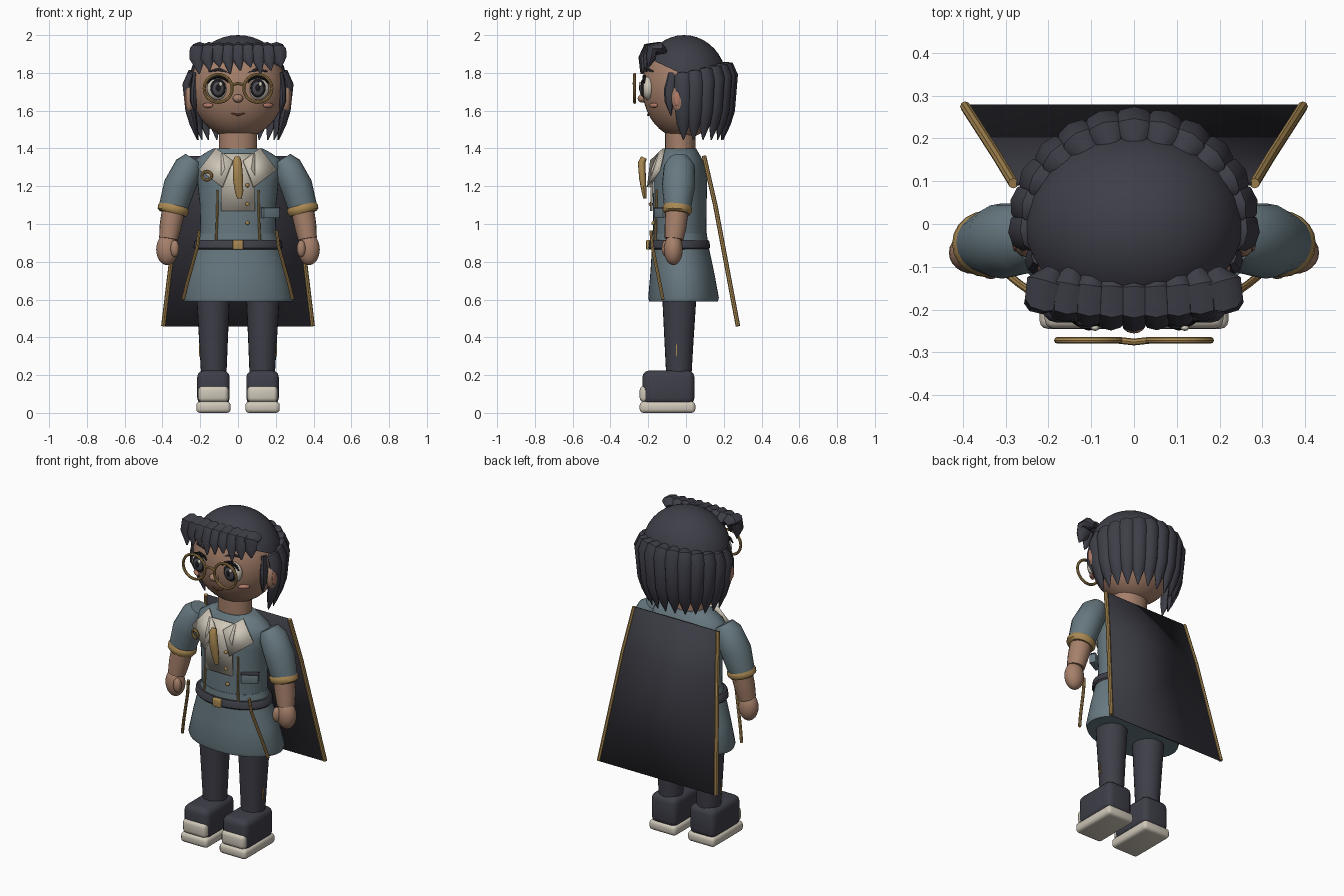
import bpy, bmesh, math
from mathutils import Vector, Matrix


def mat(name, *rgb):
    m = bpy.data.materials.new(name)
    m.diffuse_color = (*rgb, 1)
    return m


HAIR = mat("dark_slate", 0.048, 0.048, 0.065)
CAPE = mat("charcoal", 0.042, 0.042, 0.055)
BLUE = mat("dusty_blue", 0.135, 0.19, 0.215)
SKIN = mat("tan_skin", 0.38, 0.215, 0.145)
CREAM = mat("cream", 0.62, 0.57, 0.48)
GOLD = mat("gold", 0.4, 0.25, 0.085)
BLACK = mat("black", 0.01, 0.01, 0.013)
IRIS = mat("iris_grey", 0.07, 0.07, 0.085)
LIP = mat("lip_brown", 0.2, 0.07, 0.045)
BLUSH = mat("blush", 0.45, 0.2, 0.145)


def finish(name, bm, m):
    bmesh.ops.recalc_face_normals(bm, faces=bm.faces)
    me = bpy.data.meshes.new(name)
    bm.to_mesh(me)
    bm.free()
    me.materials.append(m)
    ob = bpy.data.objects.new(name, me)
    bpy.context.collection.objects.link(ob)
    return ob


def ball(name, loc, rad, m, seg=24, rot=None, cut=None):
    bm = bmesh.new()
    mx = Matrix.Translation(loc) @ (rot or Matrix()) @ Matrix.Diagonal((*rad, 1))
    bmesh.ops.create_uvsphere(bm, u_segments=seg, v_segments=seg // 2, radius=1, matrix=mx)
    if cut:  # keep the part on the positive side of the plane (point, normal)
        bmesh.ops.bisect_plane(bm, geom=bm.verts[:] + bm.edges[:] + bm.faces[:],
                               plane_co=cut[0], plane_no=cut[1], clear_inner=True)
    return finish(name, bm, m)


def skin_rings(name, rings, m, closed=False):
    bm = bmesh.new()
    rows = [[bm.verts.new(p) for p in r] for r in rings]
    n = len(rows[0])
    for a, b in zip(rows, rows[1:] + rows[:1] if closed else rows[1:]):
        for i in range(n):
            bm.faces.new((a[i], a[(i + 1) % n], b[(i + 1) % n], b[i]))
    if not closed:
        bm.faces.new(rows[0])
        bm.faces.new(rows[-1])
    return finish(name, bm, m)


def tube(name, pts, radii, m, sides=12, ref=(0, 1, 0), closed=False):
    """Sweep an ellipse along a path; each radius is (along ref, across ref)."""
    pts = [Vector(p) for p in pts]
    rings, n = [], len(pts)
    for i, p in enumerate(pts):
        if closed:
            t = pts[(i + 1) % n] - pts[i - 1]
        else:
            t = pts[min(i + 1, n - 1)] - pts[max(i - 1, 0)]
        t.normalize()
        u = Vector(ref)
        u = (u - t * u.dot(t)).normalized()
        v = t.cross(u)
        r = radii[i] if isinstance(radii, list) else radii
        a, b = r if isinstance(r, tuple) else (r, r)
        rings.append([p + u * a * math.cos(k * math.tau / sides) + v * b * math.sin(k * math.tau / sides)
                      for k in range(sides)])
    return skin_rings(name, rings, m, closed)


def hoop(name, c, rx, rz, r, m, seg=32, rot=None):
    """Ring facing the front, or turned by rot."""
    rot = rot or Matrix()
    pts = [Vector(c) + rot @ Vector((rx * math.cos(k * math.tau / seg), 0, rz * math.sin(k * math.tau / seg)))
           for k in range(seg)]
    return tube(name, pts, r, m, 8, rot @ Vector((0, 1, 0)), True)


def loft(name, levels, m, sides=32):
    """Stack of horizontal ellipses: z, half width, half depth, centre x, centre y."""
    return skin_rings(name, [[(cx + rx * math.cos(k * math.tau / sides), cy + ry * math.sin(k * math.tau / sides), z)
                              for k in range(sides)] for z, rx, ry, cx, cy in levels], m)


def box(name, loc, size, m, bevel=0.0):
    bm = bmesh.new()
    bmesh.ops.create_cube(bm, size=1, matrix=Matrix.Translation(loc) @ Matrix.Diagonal((*size, 1)))
    if bevel:
        bmesh.ops.bevel(bm, geom=bm.edges[:], offset=bevel, segments=3, profile=0.5, affect='EDGES')
    return finish(name, bm, m)


def sheet(name, rows, m, thick):
    bm = bmesh.new()
    vs = [[bm.verts.new(p) for p in r] for r in rows]
    for a, b in zip(vs, vs[1:]):
        for i in range(len(a) - 1):
            bm.faces.new((a[i], a[i + 1], b[i + 1], b[i]))
    ob = finish(name, bm, m)
    mod = ob.modifiers.new("thickness", 'SOLIDIFY')
    mod.thickness, mod.offset = thick, 0
    return ob


# Head, neck and hair cap
ball("head", (0, -0.015, 1.725), (0.25, 0.217, 0.272), SKIN, 40)
loft("neck", [(1.36, 0.1, 0.08, 0, -0.03), (1.5, 0.1, 0.08, 0, -0.03)], SKIN)
ball("hair_cap", (0, -0.01, 1.755), (0.257, 0.226, 0.245), HAIR, 40,
     cut=((0, -0.14, 1.85), (0, 0.42, 0.9)))

# Back locks hang round the head from ear to ear
for i in range(13):
    a = math.radians(-4 + 188 * i / 12)
    d, side = Vector((math.cos(a), math.sin(a), 0)), (-math.sin(a), math.cos(a), 0)
    ring = Vector((0.235 * d.x, 0.215 * d.y, 0))
    lift = 0.05 * max(d.y, 0)
    path = [ring * 0.86 + Vector((0, 0, 1.80 + lift)), ring + d * 0.012 + Vector((0, 0, 1.785 + lift)),
            ring + d * 0.03 + Vector((0, 0, 1.74 + lift)), ring + d * 0.018 + Vector((0, 0, 1.6)),
            ring + d * 0.002 + Vector((0, 0, 1.53)), ring - d * 0.02 + Vector((0, 0, 1.445))]
    tube(f"back_lock_{i + 1}", path,
         [(0.02, 0.01), (0.044, 0.028), (0.046, 0.03), (0.042, 0.026), (0.034, 0.02), (0.003, 0.003)],
         HAIR, 8, side)

# Fringe
for i in range(9):
    x = -0.205 + 0.41 * i / 8
    c = 0.04 * (x / 0.2) ** 2
    w = 0.036 + 0.25 * c
    tube(f"fringe_lock_{i + 1}",
         [(x * 0.92, -0.11, 1.915), (x, -0.15 + c * 0.3, 1.93), (x * 1.02, -0.2 + c * 0.5, 1.925),
          (x * 1.05, -0.228 + c, 1.875), (x * 1.06 + 0.012, -0.24 + c, 1.795 + 0.018 * (i % 3))],
         [(0.022, 0.015), (w, 0.034), (w, 0.034), (w * 0.9, 0.025), (0.004, 0.004)], HAIR, 8, (1, 0, 0))

# Face centre
ball("nose", (0, -0.232, 1.665), (0.028, 0.024, 0.022), SKIN, 16)
tube("mouth", [(-0.04, -0.196, 1.588), (0, -0.2, 1.577), (0.04, -0.196, 1.588)], [0.003, 0.006, 0.003], LIP, 8)
tube("glasses_bridge", [(-0.036, -0.272, 1.735), (0, -0.276, 1.745), (0.036, -0.272, 1.735)], 0.008, GOLD, 8)

for s, n in ((-1, "left"), (1, "right")):
    # Eyes, glasses, cheeks, ears, sideburns
    ex = s * 0.105
    ball(n + "_eye", (ex, -0.2, 1.718), (0.06, 0.036, 0.062), CREAM)
    ball(n + "_iris_rim", (ex, -0.225, 1.72), (0.041, 0.018, 0.05), BLACK)
    ball(n + "_iris", (ex, -0.229, 1.718), (0.034, 0.017, 0.042), IRIS)
    ball(n + "_pupil", (ex, -0.235, 1.72), (0.019, 0.014, 0.026), BLACK, 16)
    ball(n + "_eye_glint", (ex + 0.014, -0.243, 1.74), (0.01, 0.007, 0.012), CREAM, 12)
    tube(n + "_lash", [(ex + 0.062 * math.cos(t), -0.222, 1.72 + 0.062 * math.sin(t))
                       for t in (0.4, 0.9, 1.57, 2.24, 2.74)], [0.003, 0.008, 0.009, 0.008, 0.003], BLACK, 8)
    tube(n + "_eyebrow", [(s * 0.05, -0.213, 1.8), (s * 0.1, -0.2, 1.818), (s * 0.155, -0.175, 1.808)],
         [0.005, 0.009, 0.004], HAIR, 8)
    hoop(n + "_glasses_rim", (ex, -0.272, 1.718), 0.074, 0.074, 0.008, GOLD)
    ball(n + "_cheek", (s * 0.16, -0.172, 1.628), (0.034, 0.012, 0.013), BLUSH, 16, Matrix.Rotation(s * 0.65, 4, 'Z'))
    ball(n + "_ear", (s * 0.255, -0.035, 1.665), (0.028, 0.042, 0.075), SKIN)
    ball(n + "_ear_hollow", (s * 0.277, -0.045, 1.665), (0.008, 0.02, 0.042), BLUSH, 16)
    tube(n + "_sideburn", [(s * 0.225, -0.075, 1.8), (s * 0.235, -0.085, 1.71), (s * 0.236, -0.09, 1.65),
                           (s * 0.222, -0.08, 1.575)],
         [(0.02, 0.015), (0.032, 0.02), (0.024, 0.018), (0.003, 0.003)], HAIR, 8)

    # Arms
    tube(n + "_sleeve", [(s * 0.235, -0.035, 1.345), (s * 0.26, -0.035, 1.305), (s * 0.31, -0.04, 1.2),
                         (s * 0.345, -0.045, 1.08)], [(0.055, 0.05), (0.082, 0.076), (0.088, 0.085), (0.07, 0.076)], BLUE, 20)
    tube(n + "_sleeve_cuff", [(s * 0.338, -0.045, 1.1), (s * 0.341, -0.046, 1.088), (s * 0.344, -0.047, 1.068),
                              (s * 0.347, -0.048, 1.055)],
         [(0.07, 0.074), (0.078, 0.083), (0.078, 0.083), (0.068, 0.072)], GOLD, 20)
    tube(n + "_forearm", [(s * 0.34, -0.047, 1.08), (s * 0.357, -0.055, 0.99), (s * 0.368, -0.063, 0.92)],
         [0.062, 0.058, 0.05], SKIN, 20)
    ball(n + "_hand", (s * 0.375, -0.067, 0.865), (0.058, 0.05, 0.083), SKIN)
    ball(n + "_thumb", (s * 0.335, -0.105, 0.87), (0.024, 0.024, 0.045), SKIN, 16)

    # Legs and boots
    loft(n + "_leg", [(0.18, 0.066, 0.066, s * 0.128, -0.038), (0.4, 0.077, 0.078, s * 0.13, -0.037),
                      (0.64, 0.09, 0.092, s * 0.132, -0.035)], HAIR, 24)
    box(n + "_leg_stripe", (s * 0.203, -0.05, 0.33), (0.008, 0.007, 0.065), GOLD)
    box(n + "_boot", (s * 0.13, -0.093, 0.134), (0.172, 0.275, 0.18), HAIR, 0.035)
    box(n + "_boot_toe", (s * 0.13, -0.215, 0.1), (0.158, 0.06, 0.085), CREAM, 0.022)
    box(n + "_boot_sole", (s * 0.13, -0.098, 0.03), (0.182, 0.295, 0.06), CREAM, 0.02)

    # Collar flaps, tunic piping, skirt trim, cape trim
    sheet(n + "_collar_flap", [[(s * 0.115, -0.115, 1.4), (s * 0.205, -0.142, 1.285)],
                               [(s * 0.028, -0.184, 1.335), (s * 0.083, -0.2, 1.195)]], CREAM, 0.014)
    tube(n + "_tunic_piping", [(s * 0.108, -0.156, 1.18), (s * 0.11, -0.158, 1.05), (s * 0.116, -0.162, 0.91)],
         0.006, GOLD, 8)
    tube(n + "_skirt_trim", [(s * 0.205, -0.185, 0.965), (s * 0.215, -0.178, 0.88), (s * 0.24, -0.16, 0.79),
                             (s * 0.268, -0.14, 0.69), (s * 0.29, -0.122, 0.6)], 0.009, GOLD, 8)
    tube(n + "_cape_trim", [(s * 0.282, 0.095, 1.36), (s * 0.318, 0.155, 1.1), (s * 0.395, 0.275, 0.46)],
         0.012, GOLD, 8)

# Tunic body, skirt and belt
loft("tunic", [(0.9, 0.198, 0.14, 0, -0.033), (1.1, 0.202, 0.142, 0, -0.033), (1.22, 0.215, 0.142, 0, -0.03),
               (1.3, 0.235, 0.134, 0, -0.03), (1.345, 0.222, 0.115, 0, -0.03), (1.385, 0.16, 0.092, 0, -0.03),
               (1.4, 0.13, 0.083, 0, -0.03)], BLUE, 40)
loft("skirt", [(0.95, 0.2, 0.143, 0, -0.033), (0.88, 0.222, 0.15, 0, -0.03), (0.75, 0.262, 0.168, 0, -0.02),
               (0.61, 0.297, 0.187, 0, -0.013), (0.59, 0.29, 0.182, 0, -0.013)], BLUE, 40)
loft("belt", [(0.866, 0.228, 0.156, 0, -0.036), (0.874, 0.236, 0.163, 0, -0.036), (0.906, 0.232, 0.161, 0, -0.036),
              (0.914, 0.224, 0.154, 0, -0.036)], HAIR, 40)
box("belt_buckle", (0, -0.2, 0.89), (0.056, 0.022, 0.05), GOLD, 0.006)

# Shirt front, tie, buttons, pocket and brooch
sheet("shirt_front", [[(-0.09, -0.145, 1.37), (0.09, -0.145, 1.37)], [(-0.09, -0.178, 1.29), (0.09, -0.178, 1.29)],
                      [(-0.09, -0.184, 1.07), (0.09, -0.184, 1.07)]], CREAM, 0.012)
tube("necktie", [(-0.004, -0.222, 1.352), (-0.004, -0.235, 1.325), (0, -0.23, 1.24), (0.006, -0.222, 1.17),
                 (0.008, -0.218, 1.135)],
     [(0.016, 0.016), (0.02, 0.024), (0.018, 0.027), (0.013, 0.022), (0.008, 0.012)], GOLD, 12)
for i, z in enumerate((1.205, 1.105, 1.005)):
    ball(f"button_{i + 1}", (0.05, -0.186 if z > 1.07 else -0.172, z), (0.011, 0.012, 0.011), GOLD, 12)
turn = Matrix.Rotation(0.5, 4, 'Z')
place = Matrix.Translation((0.17, -0.128, 1.058)) @ turn
pocket = box("pocket", (0, 0, 0), (0.095, 0.04, 0.055), BLUE, 0.004)
pocket.data.transform(place)
flap = box("pocket_edge", (0, -0.003, 0.027), (0.1, 0.042, 0.006), HAIR)
flap.data.transform(place)
hoop("brooch", (-0.165, -0.176, 1.255), 0.028, 0.022, 0.008, GOLD, 20, Matrix.Rotation(-0.4, 3, 'Z'))

# Cape panel
sheet("cape", [[(-w, y, z), (w, y, z)] for z, y, w in
               ((1.36, 0.095, 0.275), (1.1, 0.155, 0.315), (0.458, 0.275, 0.393))], CAPE, 0.01)

# Smooth shading with crisp edges
for ob in bpy.context.scene.objects:
    ob.select_set(True)
    bpy.context.view_layer.objects.active = ob
bpy.ops.object.shade_smooth_by_angle(angle=math.radians(42))
